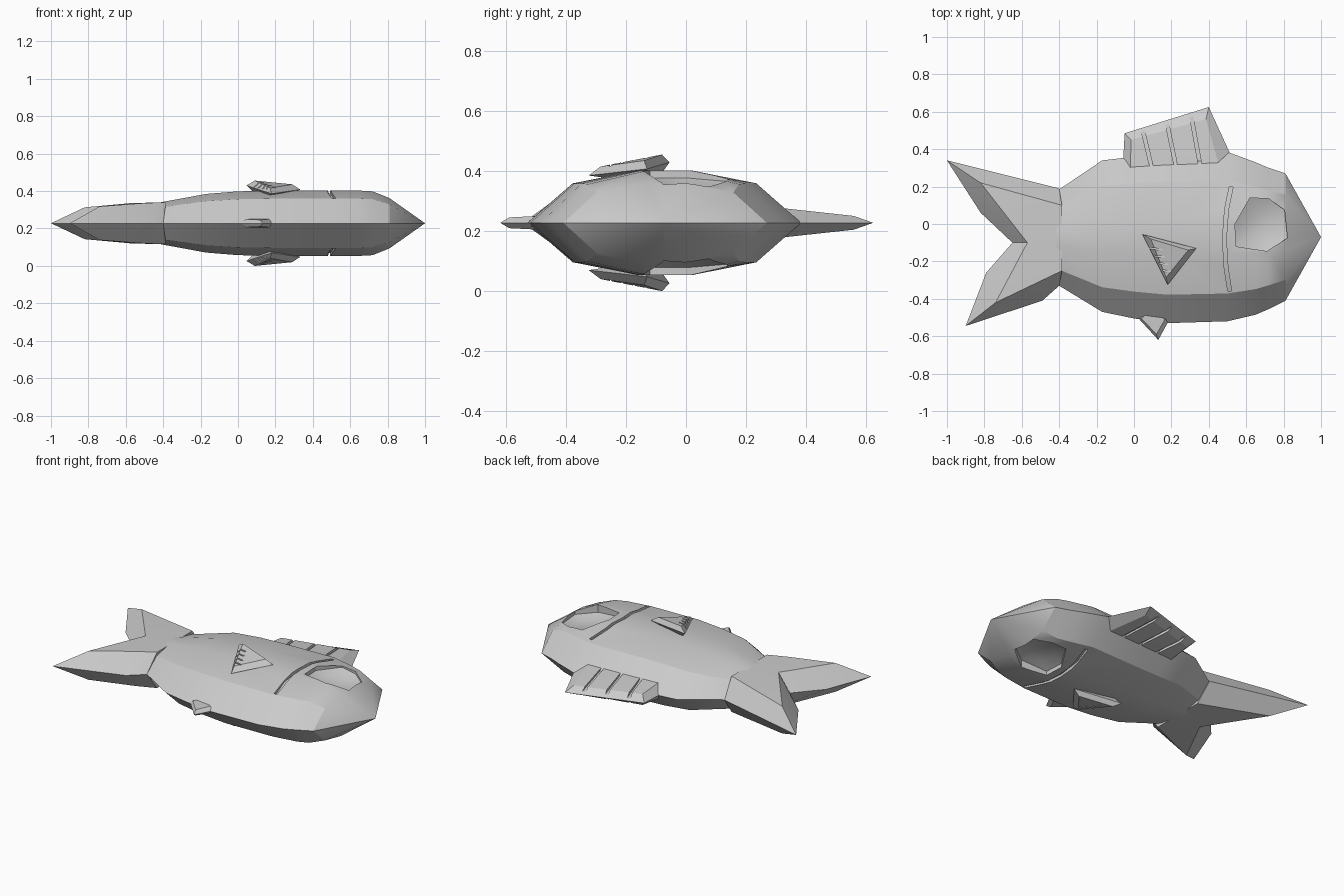
import bpy, bmesh, math
from mathutils import Vector

MID = 0.228  # height of the symmetry plane

if "Cube" in bpy.data.objects:
    bpy.data.objects.remove(bpy.data.objects["Cube"])

grey = bpy.data.materials.new("plain grey")
grey.use_nodes = True
grey.diffuse_color = (0.6, 0.6, 0.6, 1)
grey.node_tree.nodes["Principled BSDF"].inputs["Base Color"].default_value = grey.diffuse_color


def loft(name, lofts, both=False):
    """Skin each list of rings into a closed shell, optionally mirrored in z."""
    bm = bmesh.new()
    for rings in lofts:
        for sign in ((1, -1) if both else (1,)):
            vs = [[bm.verts.new((p[0], p[1], MID + sign * p[2])) for p in r] for r in rings]
            n = len(vs[0])
            for a, b in zip(vs, vs[1:]):
                for i in range(n):
                    j = (i + 1) % n
                    bm.faces.new((a[i], a[j], b[j], b[i]))
            bm.faces.new(vs[0])
            bm.faces.new(vs[-1])
    bmesh.ops.remove_doubles(bm, verts=bm.verts, dist=0.0004)
    bmesh.ops.triangulate(bm, faces=[f for f in bm.faces if len(f.verts) > 4])
    bmesh.ops.recalc_face_normals(bm, faces=bm.faces)
    me = bpy.data.meshes.new(name)
    bm.to_mesh(me)
    bm.free()
    me.materials.append(grey)
    ob = bpy.data.objects.new(name, me)
    bpy.context.collection.objects.link(ob)
    return ob


def bevelled(outline, inner):
    """Rings of a flat fin: lower face, sharp rim on the midplane, upper face."""
    return [[(x, y, -z) for x, y, z in inner], [(x, y, 0) for x, y in outline], inner]


def strip(path, width, top):
    """Rings of a thin rectangular groove whose floor follows the path."""
    pts = [Vector(p) for p in path]
    rings = []
    for i, p in enumerate(pts):
        d = pts[min(i + 1, len(pts) - 1)] - pts[max(i - 1, 0)]
        s = Vector((-d.y, d.x, 0)).normalized() * width / 2
        up = Vector((p.x, p.y, top))
        rings.append([p - s, p + s, up + s, up - s + Vector((0, 0, 0))])
        rings[-1][2].z = rings[-1][3].z = top
    return rings


def carve(ob, cutter):
    mod = ob.modifiers.new("carve", "BOOLEAN")
    mod.operation, mod.solver, mod.object = "DIFFERENCE", "EXACT", cutter
    bpy.context.view_layer.objects.active = ob
    bpy.ops.object.modifier_apply(modifier=mod.name)
    bpy.data.objects.remove(cutter)


def smooth(ob, degrees):
    bpy.ops.object.select_all(action="DESELECT")
    ob.select_set(True)
    bpy.context.view_layer.objects.active = ob
    bpy.ops.object.shade_smooth_by_angle(angle=math.radians(degrees))


# Body: stations of x, upper edge, lower edge, half thickness
stations = [(-.52, .08, -.26, .09), (-.4, .185, -.33, .117), (-.17, .34, -.47, .16),
            (0, .36, -.505, .174), (.18, .37, -.53, .178), (.5, .385, -.52, .178),
            (.65, .33, -.485, .178), (.72, .30, -.455, .174), (.81, .27, -.41, .137),
            (1, -.07, -.07, 0)]
quarter = [(1, 0), (.67, .74), (.2, .98)]
half = quarter + [(-t, h) for t, h in reversed(quarter)]
section = half + [(t, -h) for t, h in half[-2:0:-1]]


def body_ring(x, top, bottom, thick):
    c = -.07
    return [(x, c + t * (top - c if t > 0 else c - bottom), h * thick) for t, h in section]


body = loft("body", [[body_ring(*s) for s in stations]])

# Hollow eye sockets
eye = [(.54, .0), (.62, .14), (.72, .135), (.805, .075), (.82, -.075), (.71, -.145), (.545, -.12)]


def eye_ring(scale, drop):
    return [(.68 + (x - .68) * scale, (y + .005) * scale - .005,
             .15 - .15 * (x - .54) * scale - drop) for x, y in eye]


carve(body, loft("eye_cutter", [[eye_ring(1, -.15), eye_ring(1, 0), eye_ring(.6, .03),
                                 eye_ring(.05, .045)]], True))

# Gill slits
gill = [(.52, .20, .12), (.495, .08, .15), (.483, -.08, .16), (.492, -.23, .15), (.512, -.36, .11)]
carve(body, loft("gill_cutter", [strip(gill, .02, .25)], True))
smooth(body, 28)

# Forked tail fin
tail = loft("tail_fin", [bevelled(
    [(-.4, .19), (-1, .34), (-.82, .06), (-.65, -.1), (-.79, -.26), (-.9, -.545),
     (-.49, -.41), (-.4, -.33)],
    [(-.385, .1, .112), (-.82, .22, .085), (-.82, .22, .085), (-.57, -.1, .108),
     (-.74, -.42, .09), (-.74, -.42, .09), (-.5, -.305, .108), (-.385, -.25, .112)])])
smooth(tail, 15)

# Dorsal fin with slanted grooves
dorsal = loft("dorsal_fin", [bevelled(
    [(-.06, .3), (-.05, .485), (.4, .625), (.51, .385), (.47, .27)],
    [(-.02, .3, .05), (-.015, .45, .034), (.385, .56, .023), (.45, .33, .048), (.44, .27, .052)])])
grooves = [strip([(x + .06, .28, .042), (x, top + .02, .004)], .018, .1)
           for x, top in ((.04, .51), (.17, .55), (.3, .59))]
carve(dorsal, loft("groove_cutter", grooves, True))
smooth(dorsal, 15)

# Small lower fin
lower = loft("lower_fin", [bevelled(
    [(.02, -.5), (.13, -.62), (.19, -.51), (.1, -.45)],
    [(.04, -.505, .022), (.12, -.59, .018), (.165, -.51, .022), (.1, -.45, .022)])])
smooth(lower, 15)

# Pectoral fins on both flanks, notched along the rear edge
pectoral = loft("pectoral_fins", [[
    [(.09, -.085, .16), (.28, -.14, .16), (.17, -.27, .15)],
    [(.045, -.055, .202), (.333, -.13, .180), (.18, -.325, .158)],
    [(.09, -.08, .228), (.29, -.14, .208), (.172, -.285, .188)]]], True)
notches = [strip([(x - .06, y, .17), (x + .05, y - .012, z)], .008, .3)
           for x, y, z in ((.10, -.125, .215), (.115, -.165, .207),
                           (.135, -.205, .199), (.152, -.243, .19))]
carve(pectoral, loft("notch_cutter", notches, True))
smooth(pectoral, 15)
